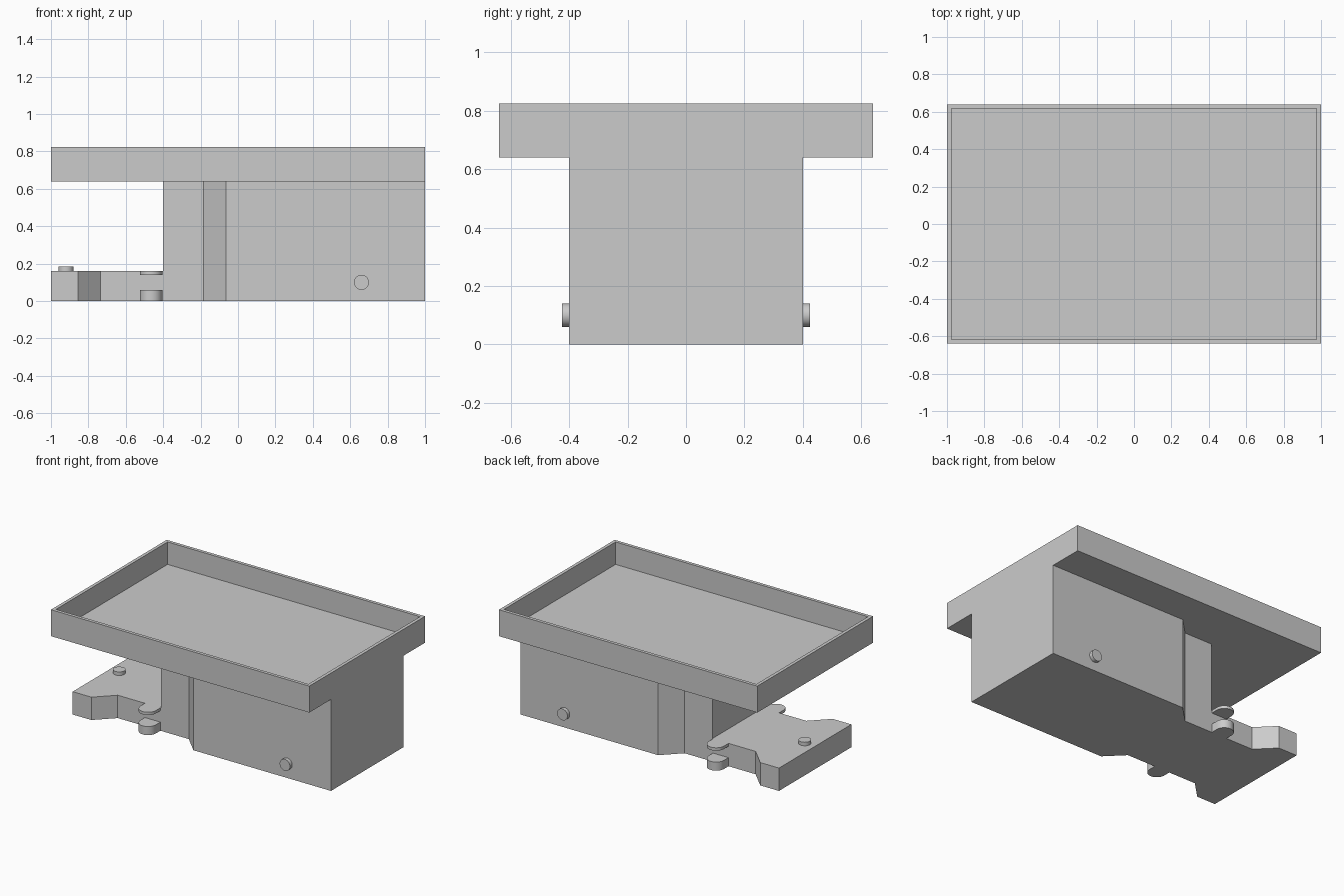
import bpy, bmesh
from math import sin, cos, pi, radians
from mathutils import Matrix, Vector

cube = bpy.data.objects.get("Cube")
if cube:
    bpy.data.objects.remove(cube, do_unlink=True)

grey = bpy.data.materials.new("plain grey")
grey.use_nodes = True
colour = (0.6, 0.6, 0.6, 1)
grey.diffuse_color = colour
grey.node_tree.nodes["Principled BSDF"].inputs["Base Color"].default_value = colour


def finish(bm, name, smooth=False):
    bmesh.ops.recalc_face_normals(bm, faces=bm.faces)
    mesh = bpy.data.meshes.new(name)
    for f in bm.faces:
        f.smooth = smooth
    bm.to_mesh(mesh)
    bm.free()
    if smooth:
        mesh.set_sharp_from_angle(angle=radians(30))
    mesh.materials.append(grey)
    obj = bpy.data.objects.new(name, mesh)
    bpy.context.collection.objects.link(obj)
    return obj


def extrude(bm, faces, height):
    geom = bmesh.ops.extrude_face_region(bm, geom=faces)["geom"]
    verts = [g for g in geom if isinstance(g, bmesh.types.BMVert)]
    bmesh.ops.translate(bm, verts=verts, vec=(0, 0, height))
    return [g for g in geom if isinstance(g, bmesh.types.BMFace)]


def push(bm, faces, height):
    # move part of a closed surface, leaving no inner face behind
    extrude(bm, faces, height)
    left = [f for f in faces if f.is_valid]
    bmesh.ops.delete(bm, geom=left, context="FACES_ONLY")


def prism(outline, z0, z1):
    bm = bmesh.new()
    base = bm.faces.new([bm.verts.new((x, y, z0)) for x, y in outline])
    extrude(bm, [base], z1 - z0)
    bmesh.ops.recalc_face_normals(bm, faces=bm.faces)
    bm.normal_update()
    return bm, [f for f in bm.faces if f.normal.z > 0.9]


def disc(name, centre, radius, depth, rotation=Matrix()):
    bm = bmesh.new()
    bmesh.ops.create_cone(bm, cap_ends=True, segments=32, radius1=radius,
                          radius2=radius, depth=depth,
                          matrix=Matrix.Translation(Vector(centre)) @ rotation)
    return finish(bm, name, smooth=True)


# Body: flared low platform at the right end, tall housing on the rest
WIDE, NARROW, STEP = 0.4, 0.28, 0.16
half = [(-1, -WIDE), (-0.855, -WIDE), (-0.735, -NARROW),
        (-0.185, -NARROW), (-0.065, -WIDE), (1, -WIDE)]
bm, top = prism(half + [(x, -y) for x, y in reversed(half)], 0, STEP)
face = top[0]
bmesh.ops.bisect_plane(bm, geom=[face, *face.edges, *face.verts],
                       plane_co=(-0.4, 0, 0), plane_no=(1, 0, 0))
tall = [f for f in bm.faces
        if all(abs(v.co.z - STEP) < 1e-5 and v.co.x > -0.41 for v in f.verts)]
push(bm, tall, 0.64 - STEP)
bmesh.ops.dissolve_limit(bm, angle_limit=0.01, verts=bm.verts, edges=bm.edges)
finish(bm, "body")

# Tray with a thin rim
bm, top = prism([(-1, -0.64), (1, -0.64), (1, 0.64), (-1, 0.64)], 0.64, 0.825)
bmesh.ops.inset_region(bm, faces=top, thickness=0.023, use_even_offset=True)
push(bm, top, -0.157)
finish(bm, "tray")

# Round-ended hinge tabs in pairs, and a button on each side
for side, label in ((-1, "front"), (1, "back")):
    arc = [pi * i / 16 for i in range(17)]
    outline = [(-0.405, side * NARROW)]
    outline += [(-0.465 + 0.06 * cos(a), side * (0.33 + 0.06 * sin(a))) for a in arc]
    outline += [(-0.525, side * NARROW)]
    for level, z0, z1 in (("lower", 0, 0.06), ("upper", 0.14, STEP)):
        bm, top = prism(outline, z0, z1)
        finish(bm, f"{label}_{level}_tab", smooth=True)
    disc(f"{label}_button", (0.66, side * 0.4125, 0.1), 0.04, 0.025,
         Matrix.Rotation(pi / 2, 4, "X"))

# Peg on the platform
disc("platform_peg", (-0.92, 0, 0.1725), 0.04, 0.025)
